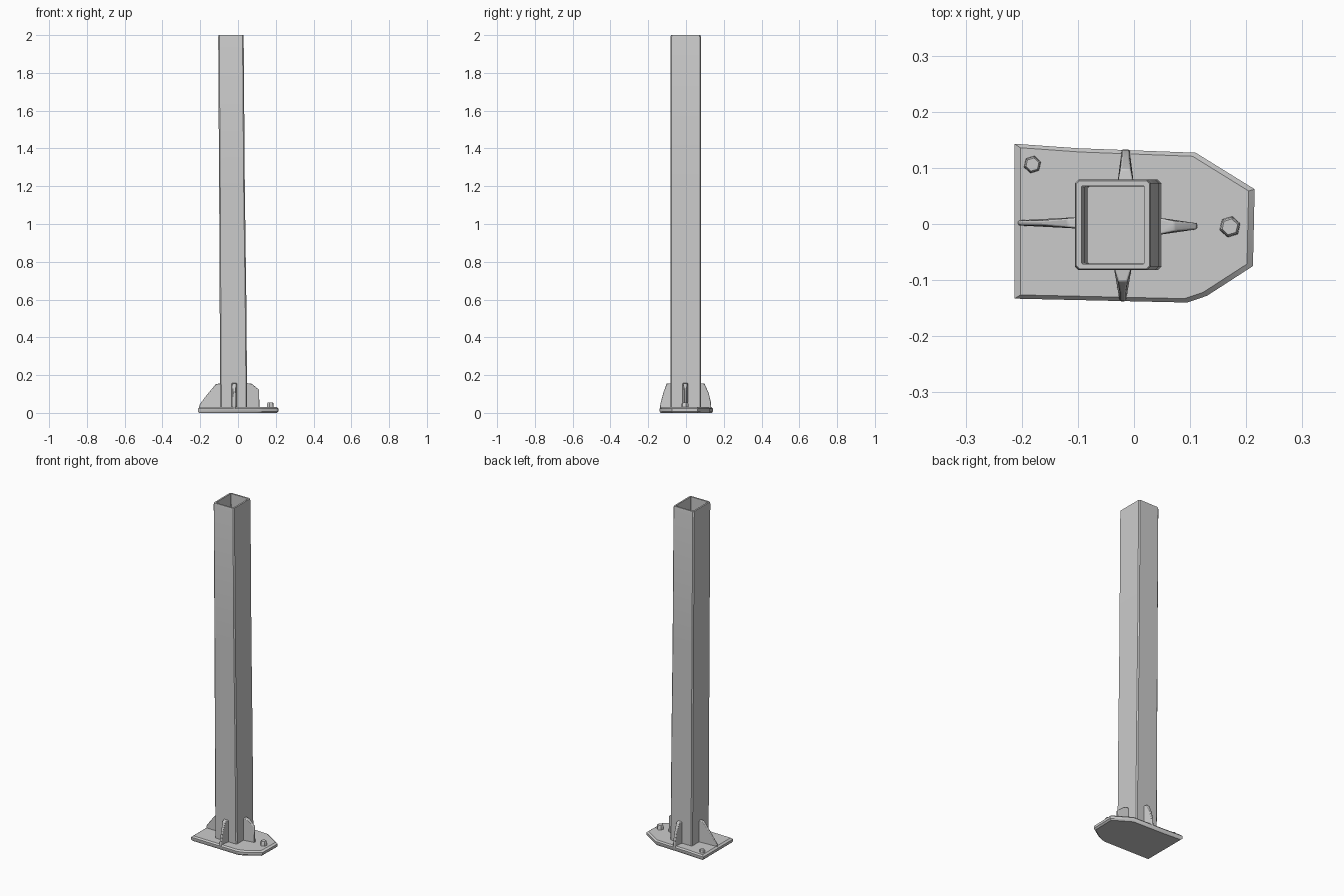
import bpy, bmesh, math

if "Cube" in bpy.data.objects:
    bpy.data.objects.remove(bpy.data.objects["Cube"])


def finish(name, bm, bevel=0.0, segs=2):
    bmesh.ops.recalc_face_normals(bm, faces=bm.faces)
    me = bpy.data.meshes.new(name)
    bm.to_mesh(me)
    bm.free()
    ob = bpy.data.objects.new(name, me)
    bpy.context.collection.objects.link(ob)
    if bevel:
        mod = ob.modifiers.new("soft_edges", 'BEVEL')
        mod.width, mod.segments, mod.limit_method = bevel, segs, 'ANGLE'
    bpy.ops.object.select_all(action='DESELECT')
    ob.select_set(True)
    bpy.context.view_layer.objects.active = ob
    bpy.ops.object.shade_smooth_by_angle(angle=math.radians(35))
    return ob


def loft(name, rings, bevel=0.0, cap=True):
    """Skin a list of equal-length point rings."""
    bm = bmesh.new()
    vs = [[bm.verts.new(p) for p in r] for r in rings]
    n = len(vs[0])
    for a, b in zip(vs, vs[1:]):
        for i in range(n):
            bm.faces.new((a[i], a[(i + 1) % n], b[(i + 1) % n], b[i]))
    if cap:
        bm.faces.new(vs[0])
        bm.faces.new(vs[-1])
    return finish(name, bm, bevel)


# Base plate: rectangle clipped at the +x end, with a chamfered rim
outline = [(-0.213, 0.143), (-0.1, 0.135), (0.11, 0.127), (0.215, 0.062),
           (0.212, -0.075), (0.13, -0.128), (0.095, -0.14), (-0.213, -0.133)]


def plate_ring(s, z):
    return [(x * s, y * s, z) for x, y in outline]


loft("base_plate", [plate_ring(0.96, 0.0), plate_ring(1, 0.008),
                    plate_ring(1, 0.022), plate_ring(0.95, 0.03)])


# Square tube post, leaning slightly, open at the top
def post_ring(x0, x1, z, inset=0.0, c=0.006):
    x0, x1, y0, y1 = x0 + inset, x1 - inset, -0.082 + inset, 0.079 - inset
    return [(x0 + c, y0, z), (x1 - c, y0, z), (x1, y0 + c, z), (x1, y1 - c, z),
            (x1 - c, y1, z), (x0 + c, y1, z), (x0, y1 - c, z), (x0, y0 + c, z)]


levels = [(-0.094, 0.049, 0.02), (-0.097, 0.044, 0.6),
          (-0.1, 0.036, 1.2), (-0.105, 0.03, 1.99)]
top = (-0.105, 0.03)
rings = [post_ring(*l) for l in levels]
rings += [post_ring(*top, 2.0, 0.002), post_ring(*top, 2.0, 0.011, 0.002)]
rings += [post_ring(*l, 0.012, 0.002) for l in reversed(levels[:-1])]
rings[-1] = [(x, y, 0.035) for x, y, z in rings[-1]]
loft("post", rings)


# Gussets: (distance, height) profiles, thick at the post and thin outside
def gusset(name, profile, axis, offset, near, far):
    d0, d1 = profile[0][0], profile[-1][0]
    rings = []
    for side in (-1, 1):
        ring = []
        for d, z in profile:
            t = (d - d0) / (d1 - d0)
            w = offset + side * (near + (far - near) * min(1, 1.6 * t)) / 2
            ring.append((d, w, z) if axis == 'x' else (w, d, z))
        rings.append(ring)
    loft(name, rings, 0.003)


gusset("left_gusset", [(-0.085, 0.02), (-0.085, 0.158), (-0.118, 0.152),
                       (-0.165, 0.095), (-0.203, 0.045), (-0.208, 0.02)],
       'x', 0.002, 0.022, 0.009)
gusset("right_gusset", [(0.04, 0.02), (0.04, 0.158), (0.072, 0.155),
                        (0.112, 0.122), (0.113, 0.02)],
       'x', -0.004, 0.032, 0.011)
gusset("front_gusset", [(-0.072, 0.02), (-0.072, 0.158), (-0.103, 0.155),
                        (-0.122, 0.1), (-0.136, 0.045), (-0.138, 0.02)],
       'y', -0.02, 0.034, 0.011)
gusset("back_gusset", [(0.07, 0.02), (0.07, 0.158), (0.098, 0.155),
                       (0.12, 0.105), (0.132, 0.055), (0.133, 0.02)],
       'y', -0.015, 0.03, 0.014)


# Anchor bolts
def bolt(name, x, y, z, r):
    def ring(rad, h):
        return [(x + rad * math.cos(i * math.tau / 6 + 0.3),
                 y + rad * math.sin(i * math.tau / 6 + 0.3), h) for i in range(6)]
    loft(name, [ring(r * 1.1, 0.02), ring(r, z - 0.006), ring(r * 0.8, z)])


bolt("right_bolt", 0.171, -0.005, 0.055, 0.018)
bolt("corner_bolt", -0.181, 0.106, 0.046, 0.015)
